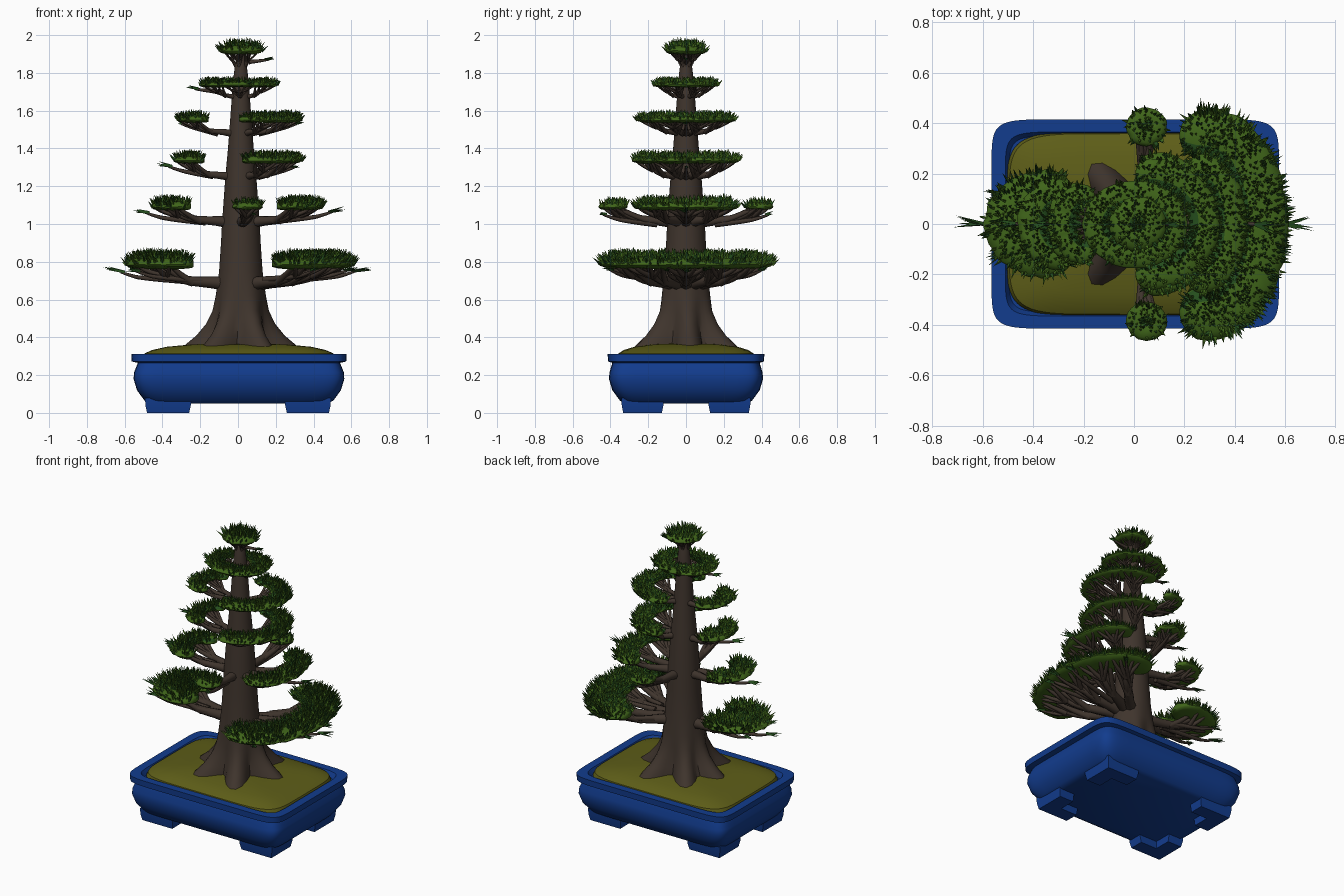
import bpy, bmesh, math, random
from mathutils import Vector

if "Cube" in bpy.data.objects:
    bpy.data.objects.remove(bpy.data.objects["Cube"])
random.seed(4)
pi = math.pi

def mat(name, r, g, b):
    m = bpy.data.materials.new(name)
    m.diffuse_color = (r, g, b, 1)
    m.use_nodes = True
    m.node_tree.nodes["Principled BSDF"].inputs["Base Color"].default_value = m.diffuse_color
    return m

BARK = mat("brown bark", 0.050, 0.035, 0.026)
LEAF = mat("leaf green", 0.050, 0.130, 0.010)
DARK = mat("dark leaf green", 0.018, 0.075, 0.012)
BLUE = mat("blue glaze", 0.006, 0.045, 0.270)
SOIL = mat("olive moss", 0.110, 0.110, 0.009)

def finish(name, bm, mats, smooth=True, fix=True):
    if fix:
        bmesh.ops.recalc_face_normals(bm, faces=bm.faces)
    me = bpy.data.meshes.new(name)
    bm.to_mesh(me)
    bm.free()
    ob = bpy.data.objects.new(name, me)
    bpy.context.collection.objects.link(ob)
    for m in mats:
        me.materials.append(m)
    if smooth:
        bpy.context.view_layer.objects.active = ob
        bpy.ops.object.select_all(action='DESELECT')
        ob.select_set(True)
        bpy.ops.object.shade_smooth_by_angle(angle=math.radians(40))
    return ob

def loft(bm, rings, caps=True, closed=False, rule=None):
    """Bridge rings of points; rule(j) gives the material index of column j."""
    vs = [[bm.verts.new(p) for p in r] for r in rings]
    n = len(vs[0])
    for i in range(len(vs) if closed else len(vs) - 1):
        a, b = vs[i], vs[(i + 1) % len(vs)]
        for j in range(n):
            f = bm.faces.new((a[j], a[(j + 1) % n], b[(j + 1) % n], b[j]))
            f.material_index = rule(j) if rule else 0
    if caps and not closed:
        bm.faces.new(vs[0])
        bm.faces.new(vs[-1])

def superellipse(hx, hy, z, e, n=64, cx=0.005):
    out = []
    for i in range(n):
        c, s = math.cos(2 * pi * i / n), math.sin(2 * pi * i / n)
        out.append((cx + hx * math.copysign(abs(c) ** (2 / e), c),
                    hy * math.copysign(abs(s) ** (2 / e), s), z))
    return out

# pot body with rolled rim and hollow top
bm = bmesh.new()
loft(bm, [superellipse(hx, hy, z, 11) for hx, hy, z in (
    (.47, .325, .05), (.50, .35, .065), (.54, .39, .12), (.558, .408, .18), (.555, .405, .215),
    (.535, .39, .265), (.568, .413, .272), (.57, .415, .312), (.515, .365, .312), (.50, .35, .28))])
finish("pot", bm, [BLUE])

# four L-shaped feet
for sx in (-1, 1):
    for sy in (-1, 1):
        prof = [(.49, .34), (.25, .34), (.25, .24), (.38, .24), (.38, .12), (.49, .12)]
        bm = bmesh.new()
        loft(bm, [[(sx * (.37 + (x - .37) * k), sy * (.23 + (y - .23) * k), z) for x, y in prof]
                  for k, z in ((.93, 0), (1, .04), (1.02, .08))])
        finish("pot_foot", bm, [BLUE])

# mossy soil mound
bm = bmesh.new()
loft(bm, [superellipse(.51 * k, .365 * k, z, 6) for k, z in
          ((1, .29), (.98, .315), (.90, .333), (.75, .350), (.5, .362), (.2, .368))])
finish("soil", bm, [SOIL])

# trunk: tapering column that flares into root lobes
TR = [(.31, .17, .17), (.36, .165, .13), (.41, .15, .085), (.47, .14, .045), (.54, .132, .018), (.62, .128, .005),
      (.75, .115, 0), (.9, .105, 0), (1.0, .100, 0), (1.25, .082, 0), (1.4, .068, 0), (1.6, .053, 0),
      (1.75, .042, 0), (1.87, .028, 0), (1.9, .02, 0)]
LOBES = [math.radians(a) for a in (5, 62, 128, 180, 232, 298)]
bm = bmesh.new()
rings = []
for z, r, fl in TR:
    ring = []
    for i in range(48):
        a = 2 * pi * i / 48
        lobe = max(max(0, math.cos(a - l)) ** 14 for l in LOBES)
        rr = r - .25 * fl + fl * 1.25 * lobe
        ring.append((.015 + rr * math.cos(a), rr * math.sin(a), z))
    rings.append(ring)
loft(bm, rings)
finish("trunk", bm, [BARK])

# branch curves collected into one object
cu = bpy.data.curves.new("branches", 'CURVE')
cu.dimensions = '3D'
cu.bevel_depth = 1
cu.bevel_resolution = 2
cu.resolution_u = 4
cu.use_fill_caps = True

def branch(pts, r0, r1):
    s = cu.splines.new('NURBS')
    s.points.add(len(pts) - 1)
    for i, p in enumerate(pts):
        s.points[i].co = (*p, 1)
        k = i / (len(pts) - 1)
        s.points[i].radius = r0 + (r1 - r0) * k ** .6
    s.order_u = 3
    s.use_endpoint_u = True

# needles: thin three-sided spikes, all in one mesh
nb = bmesh.new()

def needle(p, d, length, r, mi):
    d = d.normalized()
    u = d.orthogonal().normalized()
    w = d.cross(u)
    base = [nb.verts.new(p + (u * math.cos(k * 2 * pi / 3) + w * math.sin(k * 2 * pi / 3)) * r) for k in range(3)]
    tip = nb.verts.new(p + d * length)
    for k in range(3):
        nb.faces.new((base[k], base[(k + 1) % 3], tip)).material_index = mi

def tuft(p, d, length, n):
    for _ in range(n):
        j = Vector([random.uniform(-.4, .4) for _ in range(3)])
        needle(p - d * .02, d + Vector((j.x, j.y, j.z * .4 + .15)), length * random.uniform(.5, 1), .009, 1)

def pad(cx, cy, z, rx, ry, w, h, a0, a1, mains, z0, spike):
    """Foliage cushion swept along an elliptical arc, with needles and branches."""
    closed = a1 - a0 >= 360
    A0, A1 = math.radians(a0), math.radians(a1)

    def at(t):
        a = A0 + (A1 - A0) * t
        n = Vector((ry * math.cos(a), rx * math.sin(a), 0)).normalized()
        return Vector((cx + rx * math.cos(a), cy + ry * math.sin(a), z)), n

    # cushion; rounded ends on open arcs
    st = [(i / 28, 0, 1) for i in range(28 if closed else 29)]
    if not closed:
        cap = [(math.sin(q), math.cos(q)) for q in (.4, .8, 1.15, 1.45)]
        st = [(0, -s, c) for s, c in reversed(cap)] + st + [(1, s, c) for s, c in cap]
    bm = bmesh.new()
    rings = []
    for t, off, k in st:
        c, n = at(t)
        tan = Vector((-n.y, n.x, 0))
        c = c + tan * off * w
        kw = k * w * random.uniform(.93, 1.05)
        rings.append([c + n * kw * math.cos(q) + Vector((0, 0, (h if q < pi else .55 * h) * math.sin(q) * (.4 + .6 * k)
                      + random.uniform(-.003, .003))) for q in [2 * pi * j / 16 for j in range(16)]])
    loft(bm, rings, closed=closed, rule=lambda j: 1 if 5 <= j <= 6 else 0)
    finish("foliage_pad", bm, [LEAF, DARK])

    # needles over the top and rim
    length = pi * (rx + ry) * (A1 - A0) / (2 * pi) + (0 if closed else 1.6 * w)
    over = 0 if closed else .8 * w / length
    for _ in range(int(length * 2 * w / .00016)):
        t = random.uniform(-over, 1 + over)
        v = random.uniform(-1, 1)
        c, n = at(min(1, max(0, t)))
        tan = Vector((-n.y, n.x, 0))
        o = (t - min(1, max(0, t))) * length / w
        rad = math.hypot(o, v)
        if rad > 1:
            continue
        out = n * v + tan * o
        p = c + out * w + Vector((0, 0, h * math.sqrt(1 - rad * rad) - .006))
        needle(p, out * rad * 1.1 + Vector((random.uniform(-.2, .2), random.uniform(-.2, .2), 1)),
               spike * random.uniform(.5, 1), .008, 1 if random.random() < .4 else 0)

    # main limbs to the pad, each fanning into twigs
    for i in range(mains):
        e, n = at((i + .5) / mains)
        d = Vector((e.x - .015, e.y, 0))
        s = Vector((.015, 0, z0 - .02))
        zz = z0 + .3 * (z - z0)
        r = .012 + .05 * max(0, 1.9 - z) * .5
        m = s + d * .55
        m.z = z0
        q = s + d * .85
        q.z = zz
        branch([s, s + d * .25 + Vector((0, 0, .015)), m, q, e], r * 1.25, r * .3)
        for k in (-.42, -.2, .2, .42):
            p, _ = at((i + .5 + k) / mains)
            branch([m - Vector((0, 0, .005)), (m + p) / 2 + Vector((0, 0, -.2 * (z - z0))), p], r * .55, r * .28)
            f, fn = p, at((i + .5 + k) / mains)[1]
            branch([q, f + fn * w * .4 - Vector((0, 0, h * .8)), f + fn * w * .7], r * .4, r * .2)

L, R = (90, 270), (-90, 90)
# tiers from the crown down: cx, cy, z, rx, ry, w, h, arc, limbs, limb height, spike
pad(.015, 0, 1.915, .055, .05, .057, .03, 0, 360, 5, 1.84, .052)
pad(.005, 0, 1.735, .155, .12, .055, .020, 0, 360, 6, 1.68, .038)
pad(.065, 0, 1.55, .215, .20, .060, .024, *R, 4, 1.49, .042)
pad(-.205, 0, 1.55, .07, .11, .050, .024, *L, 2, 1.49, .042)
pad(.080, 0, 1.335, .195, .225, .060, .026, *R, 4, 1.26, .045)
pad(-.230, 0, 1.335, .06, .11, .052, .026, *L, 2, 1.26, .045)
pad(.270, 0, 1.09, .115, .21, .065, .030, *R, 3, 1.02, .050)
pad(-.310, 0, 1.09, .09, .12, .062, .030, *L, 2, 1.02, .050)
for s in (-1, 1):
    pad(.05, s * .385, 1.09, .04, .035, .042, .025, 0, 360, 2, 1.02, .042)
pad(.290, 0, .785, .21, .35, .110, .042, *R, 5, .695, .058)
pad(-.340, 0, .785, .15, .11, .105, .042, *L, 2, .695, .058)

# long limb tips with tufts reaching past the pads
for x, y, z, l in ((.62, 0, .75, .12), (-.62, 0, .745, .12), (.50, 0, 1.065, .10), (-.49, 0, 1.06, .10),
                   (-.37, 0, 1.305, .09), (.31, 0, 1.53, .07), (-.30, 0, 1.53, .05), (-.23, 0, 1.715, .07),
                   (.16, 0, 1.87, .07), (.40, .40, .755, .07), (.40, -.40, .755, .07), (.08, .44, 1.05, .05),
                   (.08, -.44, 1.05, .05), (.58, .1, .755, .08), (.58, -.1, .755, .08), (-.54, .12, .75, .08),
                   (-.54, -.12, .75, .08), (.30, 0, 1.30, .05)):
    p = Vector((x, y, z))
    d = Vector((x, y, 0)).normalized()
    drop = Vector((0, 0, .05 if z < 1.6 else .02))
    branch([p * .35 + Vector((0, 0, z * .65)) - drop, p - d * .12 - drop * .7, p - d * .04 - drop * .3, p], .018, .006)
    tuft(p, d, l, 9)

finish("needles", nb, [LEAF, DARK], smooth=False, fix=False)
ob = bpy.data.objects.new("branches", cu)
bpy.context.collection.objects.link(ob)
cu.materials.append(BARK)
bpy.ops.object.select_all(action='DESELECT')
ob.select_set(True)
bpy.context.view_layer.objects.active = ob
bpy.ops.object.convert(target='MESH')
bpy.ops.object.shade_smooth_by_angle(angle=math.radians(50))
